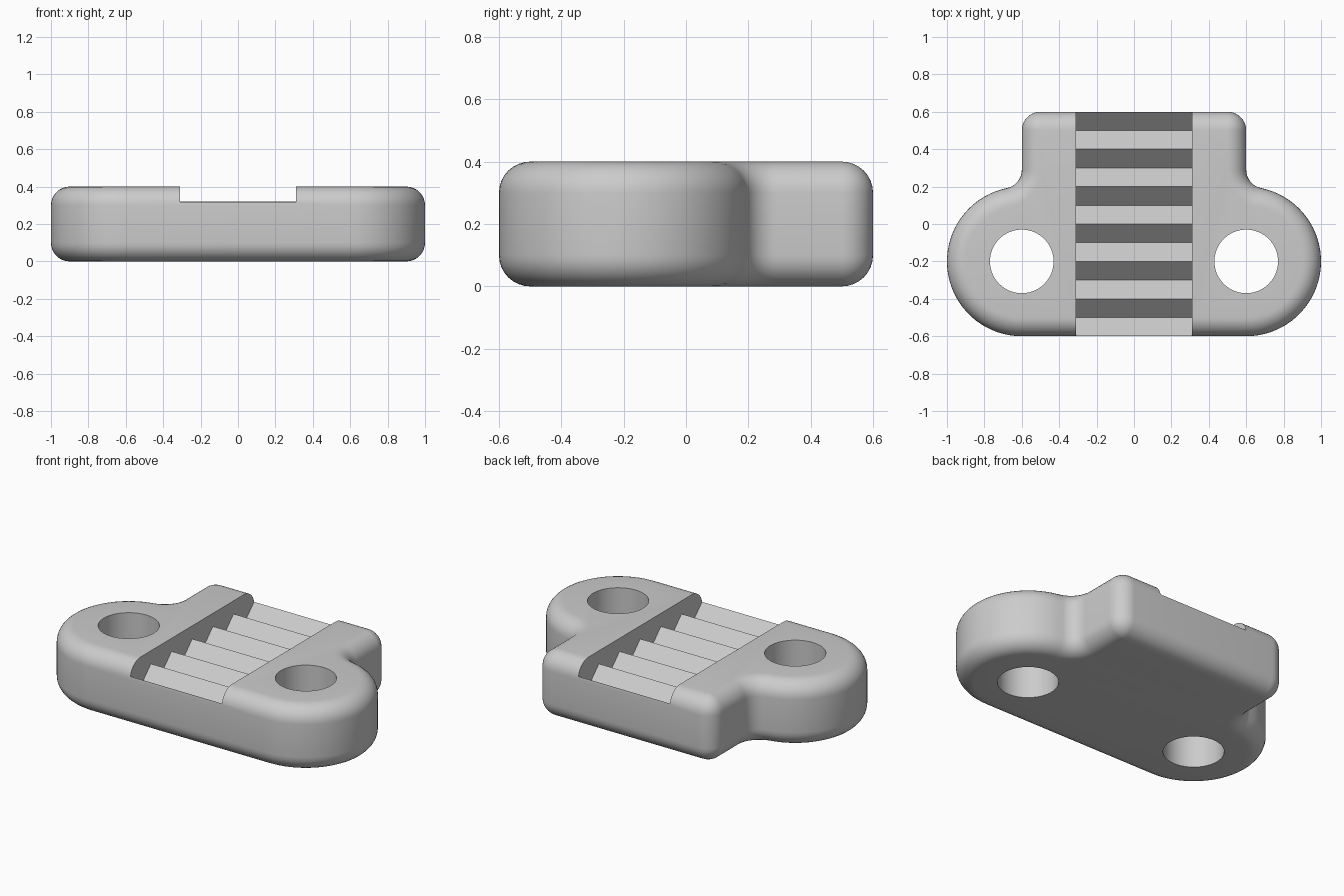
import bpy, bmesh
from math import pi, cos, sin, atan2, radians
from mathutils import Vector

old = bpy.data.objects.get("Cube")
if old:
    bpy.data.objects.remove(old, do_unlink=True)

HEIGHT = 0.4
ROUND = 0.1
HOLE_X, HOLE_Y = 0.6, -0.2

grey = bpy.data.materials.new("light grey")
grey.use_nodes = True
grey.diffuse_color = (0.6, 0.6, 0.6, 1)
grey.node_tree.nodes["Principled BSDF"].inputs["Base Color"].default_value = (0.6, 0.6, 0.6, 1)


def arc(center, radius, start, end, steps):
    cx, cy = center
    angles = [start + (end - start) * i / steps for i in range(steps + 1)]
    return [(cx + radius * cos(a), cy + radius * sin(a)) for a in angles]


def outline(inset):
    """Plate outline shrunk by inset: lobe, concave blend, back corner, mirrored."""
    blend_y = HOLE_Y + 0.24 ** 0.5
    meet = atan2(blend_y - HOLE_Y, 0.1)
    half = arc((HOLE_X, HOLE_Y), 0.4 - inset, -pi / 2, meet, 36)
    half += arc((0.7, blend_y), 0.1 + inset, meet + pi, pi, 12)
    half += arc((0.5, 0.5), 0.1 - inset, 0, pi / 2, 10)
    return half + [(-x, y) for x, y in reversed(half)]


def finish(bm, name):
    bmesh.ops.remove_doubles(bm, verts=bm.verts, dist=1e-5)
    bmesh.ops.recalc_face_normals(bm, faces=bm.faces)
    mesh = bpy.data.meshes.new(name)
    bm.to_mesh(mesh)
    bm.free()
    mesh.materials.append(grey)
    obj = bpy.data.objects.new(name, mesh)
    bpy.context.collection.objects.link(obj)
    return obj


def loft(rings, name):
    bm = bmesh.new()
    loops = [[bm.verts.new(p) for p in ring] for ring in rings]
    for a, b in zip(loops, loops[1:]):
        for i in range(len(a)):
            j = (i + 1) % len(a)
            bm.faces.new((a[i], a[j], b[j], b[i]))
    bm.faces.new(loops[0][::-1])
    bm.faces.new(loops[-1])
    return finish(bm, name)


# Plate with rounded upper and lower rims
steps = 8
lower = [(ROUND * (1 - sin(a)), ROUND * (1 - cos(a)))
         for a in (pi / 2 * i / steps for i in range(steps + 1))]
layers = lower + [(inset, HEIGHT - z) for inset, z in reversed(lower)]
body = loft([[(x, y, z) for x, y in outline(inset)] for inset, z in layers], "clamp_plate")

# Cutter for the slot with its sawtooth floor
ridge, valley = 0.32, 0.22
floor = [(-0.8 + 0.1 * i, valley if i % 2 else ridge) for i in range(17)]
profile = floor + [(0.8, 0.6), (-0.8, 0.6)]
cutters = [loft([[(x, y, z) for y, z in profile] for x in (-0.31, 0.31)], "slot_cutter")]

# Cutters for the two bolt holes
for side, label in ((1, "left"), (-1, "right")):
    circle = arc((side * HOLE_X, HOLE_Y), 0.17, 0, 2 * pi, 64)[:-1]
    cutters.append(loft([[(x, y, z) for x, y in circle] for z in (-0.2, 0.6)],
                        label + "_hole_cutter"))

for cutter in cutters:
    cutter.hide_render = True
    cutter.hide_set(True)
    mod = body.modifiers.new(cutter.name, 'BOOLEAN')
    mod.operation = 'DIFFERENCE'
    mod.solver = 'EXACT'
    mod.object = cutter

# Apply the cuts, then smooth the rounded surfaces
bpy.context.view_layer.objects.active = body
body.select_set(True)
for mod in list(body.modifiers):
    bpy.ops.object.modifier_apply(modifier=mod.name)
for cutter in cutters:
    bpy.data.objects.remove(cutter, do_unlink=True)
bpy.ops.object.shade_smooth_by_angle(angle=radians(30))
